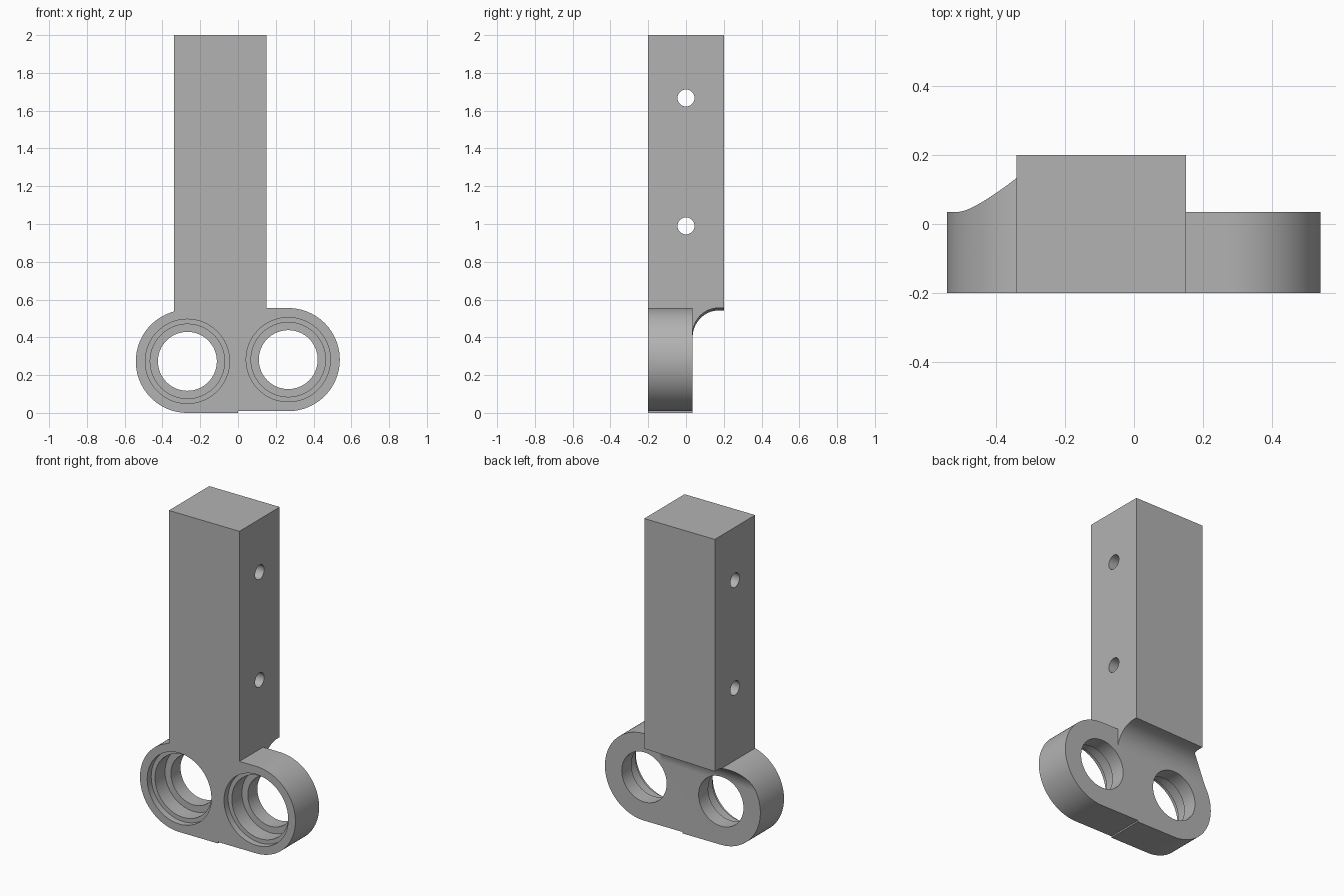
import bpy, bmesh
from math import sin, cos, pi, radians, acos
from mathutils import Vector

cube = bpy.data.objects.get("Cube")
if cube:
    bpy.data.objects.remove(cube, do_unlink=True)

grey = bpy.data.materials.new("matte grey")
GREY = (0.45, 0.45, 0.45, 1)
grey.diffuse_color = GREY
grey.use_nodes = True
grey.node_tree.nodes["Principled BSDF"].inputs["Base Color"].default_value = GREY


def arc(cx, cy, r, start, end, n=48):
    """Points on an arc, angles in radians."""
    steps = [start + (end - start) * i / n for i in range(n + 1)]
    return [(cx + r * cos(a), cy + r * sin(a)) for a in steps]


def prism(name, profile, axis, lo, hi):
    """Extrude a 2D profile along x (profile is y, z) or y (profile is x, z)."""
    bm = bmesh.new()
    place = (lambda a, b: (lo, a, b)) if axis == "x" else (lambda a, b: (a, lo, b))
    face = bm.faces.new([bm.verts.new(place(*p)) for p in profile])
    new = bmesh.ops.extrude_face_region(bm, geom=[face])["geom"]
    shift = Vector((hi - lo, 0, 0) if axis == "x" else (0, hi - lo, 0))
    bmesh.ops.translate(bm, vec=shift, verts=[v for v in new if isinstance(v, bmesh.types.BMVert)])
    bmesh.ops.recalc_face_normals(bm, faces=bm.faces)
    mesh = bpy.data.meshes.new(name)
    bm.to_mesh(mesh)
    bm.free()
    mesh.materials.append(grey)
    ob = bpy.data.objects.new(name, mesh)
    bpy.context.collection.objects.link(ob)
    return ob


def cut(target, cutter):
    """Subtract the cutter and discard it."""
    cutter.hide_render = True
    mod = target.modifiers.new("cut", "BOOLEAN")
    mod.operation, mod.solver, mod.object = "DIFFERENCE", "EXACT", cutter
    bpy.context.view_layer.objects.active = target
    bpy.ops.object.modifier_apply(modifier=mod.name)
    bpy.data.objects.remove(cutter, do_unlink=True)


# Main dimensions
FRONT, BACK, PLATE_BACK = -0.2, 0.2, 0.035
POST_L, POST_R = -0.34, 0.15
R = 0.273
BORES = [(-0.268, R), (0.266, 0.282)]
(lx, lz), (rx, rz) = BORES

# Whole front outline: post with two rounded lobes
outline = [(POST_R, 2), (POST_L, 2)]
outline += arc(lx, lz, R, acos((POST_L - lx) / R), 1.5 * pi)
outline += [(0, lz - R), (0, rz - R)]
outline += arc(rx, rz, R, -pi / 2, pi / 2)
outline += [(POST_R, rz + R)]
bracket = prism("post_bracket", outline, "y", FRONT, BACK)

# Relief behind the lobes, with a slightly tilted cove under the post
cove_y, cove_z, cove_r = 0.173, 0.417, 0.138
cove = [(PLATE_BACK, -0.2), (0.4, -0.2), (0.4, cove_z + cove_r)]
cove += arc(cove_y, cove_z, cove_r, pi / 2, pi, 24)
relief = prism("cove_cutter", cove, "x", -1, 1)
relief.location.x = POST_R
relief.rotation_euler.y = -radians(1.5)
bpy.context.view_layer.update()
cut(bracket, relief)

# Relief behind the lobe beside the post
side = [(POST_R, -0.2), (1, -0.2), (1, 1), (POST_R, 1)]
cut(bracket, prism("side_cutter", side, "y", PLATE_BACK, 0.4))

# Stepped bearing bores, opening at the front
for x, z in BORES:
    for r, end in ((0.223, -0.16), (0.197, -0.06), (0.156, 0.4)):
        ring = arc(x, z, r, 0, 2 * pi, 64)[:-1]
        cut(bracket, prism("bore_cutter", ring, "y", -0.4, end))

# Cross holes through the post
for z in (0.99, 1.667):
    ring = arc(0, z, 0.045, 0, 2 * pi, 32)[:-1]
    cut(bracket, prism("hole_cutter", ring, "x", -1, 1))

bpy.ops.object.select_all(action="DESELECT")
bracket.select_set(True)
bpy.context.view_layer.objects.active = bracket
bpy.ops.object.shade_smooth_by_angle(angle=radians(25))
